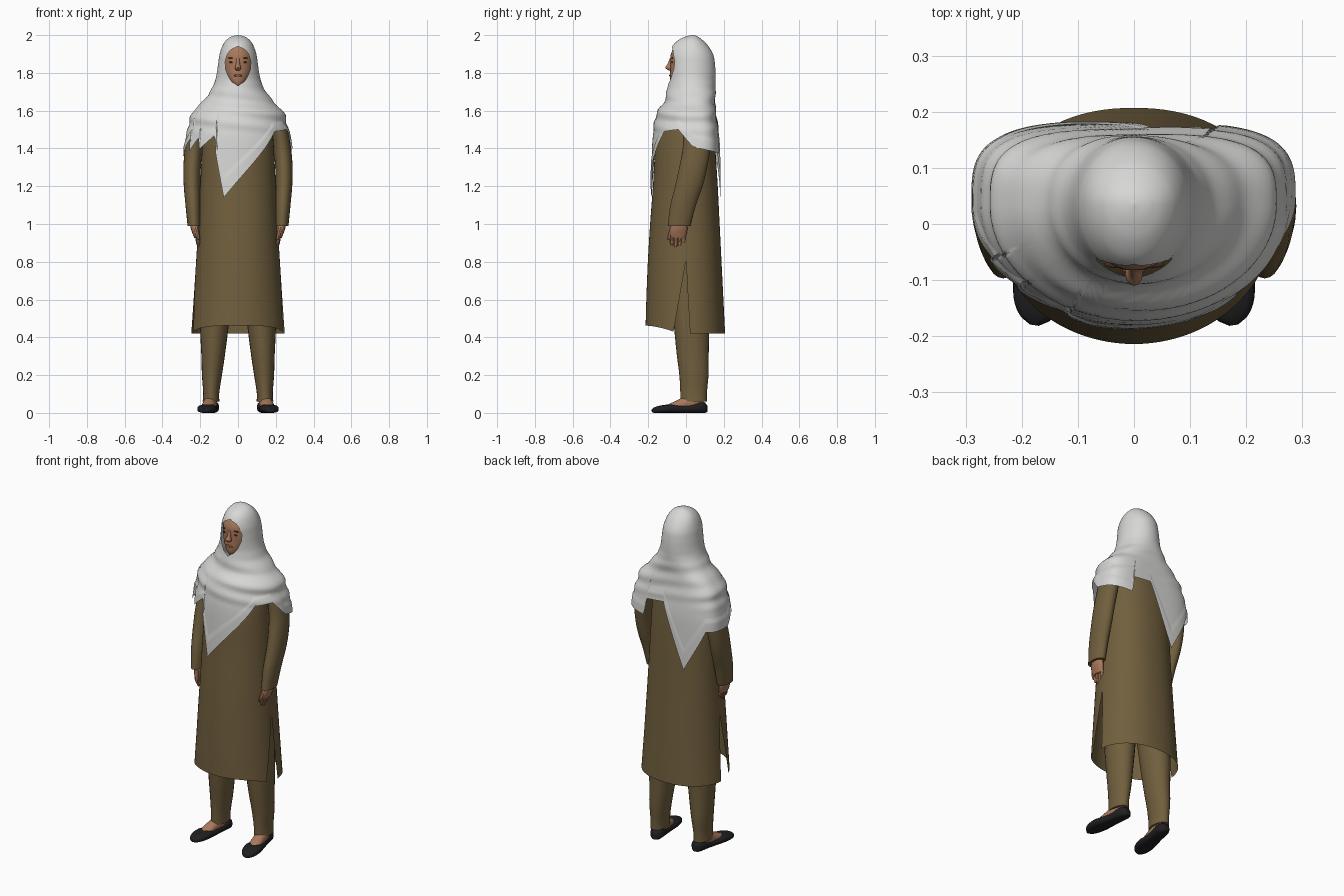
import bpy, bmesh
from math import sin, cos, pi, radians, degrees, asin
from mathutils import Vector, Matrix

if "Cube" in bpy.data.objects:
    bpy.data.objects.remove(bpy.data.objects["Cube"])


def material(name, rgb):
    m = bpy.data.materials.new(name)
    m.use_nodes = True
    m.diffuse_color = (*rgb, 1)
    m.node_tree.nodes["Principled BSDF"].inputs["Base Color"].default_value = (*rgb, 1)
    return m


olive = material("olive cloth", (0.165, 0.115, 0.048))
white = material("white cloth", (0.68, 0.68, 0.67))
skin = material("skin", (0.40, 0.19, 0.105))
black = material("black leather", (0.014, 0.014, 0.016))
brown = material("dark brown", (0.05, 0.025, 0.015))
rose = material("lip rose", (0.27, 0.09, 0.06))


def linear(table, k):
    """Straight interpolation in rising (key, value) pairs."""
    for (k0, v0), (k1, v1) in zip(table, table[1:]):
        if k <= k1:
            return v0 + (v1 - v0) * max(0, (k - k0) / (k1 - k0))
    return table[-1][1]


def spline(table, k):
    """Smooth interpolation in rows whose first number is a rising key."""
    rows = [Vector(r) for r in table]
    last = len(rows) - 1
    i = 0
    while i < last - 1 and k > rows[i + 1][0]:
        i += 1

    def slope(j):
        a, b = rows[max(j - 1, 0)], rows[min(j + 1, last)]
        return (b - a) / (b[0] - a[0])

    p, q = rows[i], rows[i + 1]
    h = q[0] - p[0]
    t = min(1, max(0, (k - p[0]) / h))
    u = 1 - t
    v = (p * (u * u * (1 + 2 * t)) + q * (t * t * (3 - 2 * t))
         + slope(i) * (h * t * u * u) - slope(i + 1) * (h * t * t * u))
    return list(v)[1:]


def rounding(a, p):
    return (abs(sin(a)) ** p + abs(cos(a)) ** p) ** (-1 / p)


def finish(name, bm, mat):
    bmesh.ops.remove_doubles(bm, verts=bm.verts, dist=0.00005)
    mesh = bpy.data.meshes.new(name)
    bm.to_mesh(mesh)
    bm.free()
    mesh.materials.append(mat)
    ob = bpy.data.objects.new(name, mesh)
    bpy.context.collection.objects.link(ob)
    return ob


def add_grid(bm, rows):
    grid = [[bm.verts.new(p) for p in row] for row in rows]
    for up, low in zip(grid, grid[1:]):
        for j in range(len(up) - 1):
            bm.faces.new((up[j], low[j], low[j + 1], up[j + 1]))


def loft(name, stations, mat, place=lambda u, v, k: (u, v, k), n=24, steps=20, p=2):
    """Closed body through (key, centre u, centre v, radius u, radius v)."""
    stations = sorted(stations)
    bm = bmesh.new()
    first, end = stations[0][0], stations[-1][0]
    rings = []
    for i in range(steps + 1):
        k = first + (end - first) * i / steps
        cu, cv, ru, rv = spline(stations, k)
        ring = []
        for j in range(n):
            a = 2 * pi * j / n
            r = rounding(a, p)
            ring.append(bm.verts.new(place(cu + ru * r * cos(a), cv + rv * r * sin(a), k)))
        rings.append(ring)
    for low, up in zip(rings, rings[1:]):
        for j in range(n):
            bm.faces.new((low[j], low[j - 1], up[j - 1], up[j]))
    bm.faces.new(rings[0])
    bm.faces.new(rings[-1])
    bmesh.ops.recalc_face_normals(bm, faces=bm.faces)
    return finish(name, bm, mat)


def blob(name, centre, size, mat):
    bm = bmesh.new()
    bmesh.ops.create_uvsphere(bm, u_segments=16, v_segments=10, radius=1)
    bm.transform(Matrix.Translation(centre) @ Matrix.Diagonal((*size, 1)))
    return finish(name, bm, mat)


def body_point(table, z, a, mid, p):
    """Point at height z and angle a, counted from the front towards +x."""
    rx, front, back = spline(table, z)
    r = rounding(a, p) if cos(a) < 0 else 1
    depth = (mid - front) if cos(a) > 0 else (back - mid)
    return Vector((rx * r * sin(a), mid - depth * r * cos(a), z))


# Long coat: front and back halves that part at the side slits
coat = [(0.42, 0.248, -0.215, 0.207), (0.6, 0.235, -0.21, 0.198), (0.8, 0.222, -0.202, 0.188),
        (1.0, 0.21, -0.19, 0.178), (1.2, 0.2, -0.175, 0.168), (1.4, 0.19, -0.162, 0.155),
        (1.5, 0.18, -0.14, 0.145), (1.58, 0.15, -0.1, 0.13), (1.64, 0.08, -0.05, 0.1)]
slit_top = 0.81
bm = bmesh.new()
for turn, swing, hem_mid, hem_edge in ((0, -18, 0.462, 0.43), (pi, -6, 0.42, 0.42)):
    rows = []
    for i in range(49):
        t = i / 48
        row = []
        for j in range(41):
            side = j / 20 - 1
            hem = hem_mid + (hem_edge - hem_mid) * abs(side) ** 3
            if t < 0.5:
                z = 1.64 + (slit_top - 1.64) * t * 2
                half = pi / 2
            else:
                z = slit_top + (hem - slit_top) * (t * 2 - 1)
                half = pi / 2 + radians(swing) * (t * 2 - 1)
            row.append(body_point(coat, z, turn + half * side, 0, 2.2))
        rows.append(row)
    add_grid(bm, rows)
finish("long_coat", bm, olive)

# Headscarf: hood with a face opening, running into a draped cape with a pointed hem
scarf = [(1.1, 0.288, -0.187, 0.182), (1.4, 0.284, -0.18, 0.178), (1.5, 0.268, -0.172, 0.17),
         (1.55, 0.255, -0.165, 0.165), (1.6, 0.236, -0.15, 0.158), (1.64, 0.195, -0.118, 0.155),
         (1.68, 0.162, -0.106, 0.155), (1.72, 0.137, -0.099, 0.156), (1.76, 0.121, -0.091, 0.156),
         (1.8, 0.112, -0.09, 0.156), (1.85, 0.105, -0.09, 0.153), (1.9, 0.097, -0.088, 0.143),
         (1.95, 0.079, -0.066, 0.112), (1.98, 0.055, -0.03, 0.08), (1.996, 0.025, 0.01, 0.055),
         (2.0, 0, 0.034, 0.036)]
opening = [(1.735, 0), (1.75, 0.03), (1.78, 0.051), (1.82, 0.066), (1.86, 0.068),
           (1.9, 0.056), (1.925, 0.036), (1.94, 0)]
hem_line = [(0, 1.23), (45, 1.49), (69, 1.5), (90, 1.41), (120, 1.39), (151, 1.37), (153, 1.47),
            (174, 1.48), (201, 1.11), (225, 1.36), (275, 1.36), (296, 1.45), (297, 1.38),
            (313, 1.46), (314, 1.39), (334, 1.47), (336, 1.37), (345, 1.14), (360, 1.23)]
columns, hood_rows, cape_rows, neck = 240, 40, 30, 1.72
rows = []
for i in range(hood_rows + cape_rows + 1):
    row = []
    for j in range(columns + 1):
        part = j / columns
        a = 2 * pi * part
        drop = (i - hood_rows) / cape_rows
        if drop <= 0:
            z = 2 - (2 - neck) * (i / hood_rows) ** 1.6
            if opening[0][0] < z < opening[-1][0]:
                gap = asin(linear(opening, z) / spline(scarf, z)[0])
                a = gap + (2 * pi - 2 * gap) * part
        else:
            z = neck + (linear(hem_line, degrees(a)) - neck) * drop
        square = linear([(1.5, 3.6), (1.76, 2)], z)
        point = body_point(scarf, z, a, 0.035, square)
        # Soft diagonal folds, and a raised band along the hem
        fold = linear([(1.46, 0), (1.54, 1), (1.7, 1), (1.74, 0)], z)
        swell = 1 + 0.022 * fold * sin(75 * z + 11 * point.x) + (0.015 if drop > 0.8 else 0)
        point.x *= swell
        point.y = 0.035 + (point.y - 0.035) * swell
        row.append(point)
    rows.append(row)
bm = bmesh.new()
add_grid(bm, rows)
finish("headscarf", bm, white)

# Head and face
loft("head", [(1.69, 0, 0.01, 0.045, 0.05), (1.73, 0, 0, 0.036, 0.074), (1.75, 0, 0, 0.05, 0.083),
              (1.78, 0, 0, 0.066, 0.085), (1.82, 0, 0, 0.078, 0.083), (1.86, 0, 0, 0.08, 0.083),
              (1.9, 0, 0, 0.075, 0.08), (1.96, 0, 0, 0.04, 0.05)], skin, n=32, steps=32)
loft("nose", [(1.812, 0, -0.078, 0.01, 0.01), (1.826, 0, -0.088, 0.016, 0.022),
              (1.845, 0, -0.084, 0.011, 0.015), (1.878, 0, -0.077, 0.008, 0.008)], skin, n=12, steps=12)
blob("lips", (0, -0.082, 1.786), (0.021, 0.007, 0.007), rose)

for s, side in ((1, "left"), (-1, "right")):
    def mirrored(u, v, k, s=s):
        return (s * u, v, k)

    blob(side + "_eye", (s * 0.034, -0.073, 1.856), (0.013, 0.005, 0.005), brown)
    blob(side + "_eyebrow", (s * 0.035, -0.072, 1.879), (0.018, 0.006, 0.003), brown)

    # Sleeve, hand and fingers
    loft(side + "_sleeve", [(0.99, 0.233, -0.037, 0.034, 0.06), (1.1, 0.238, -0.015, 0.04, 0.068),
                            (1.2, 0.243, 0.015, 0.044, 0.073), (1.3, 0.243, 0.038, 0.046, 0.074),
                            (1.4, 0.234, 0.055, 0.047, 0.072), (1.48, 0.22, 0.053, 0.046, 0.07),
                            (1.56, 0.185, 0.045, 0.048, 0.062), (1.61, 0.12, 0.04, 0.04, 0.045)],
         olive, mirrored)
    loft(side + "_palm", [(0.925, 0.217, -0.042, 0.014, 0.038), (0.95, 0.222, -0.042, 0.019, 0.046),
                          (0.98, 0.228, -0.038, 0.023, 0.045), (1.02, 0.232, -0.035, 0.024, 0.035)],
         skin, mirrored, n=16, steps=10)
    for f, tip in enumerate((0.895, 0.88, 0.877, 0.89)):
        y = -0.012 - 0.02 * f
        loft(f"{side}_finger_{f + 1}", [(tip, 0.208, y - 0.004, 0.005, 0.006),
                                        (tip + 0.012, 0.21, y - 0.002, 0.009, 0.01),
                                        (0.95, 0.22, y, 0.011, 0.011)], skin, mirrored, n=8, steps=5)
    loft(side + "_thumb", [(0.915, 0.208, -0.09, 0.006, 0.006), (0.93, 0.212, -0.088, 0.01, 0.011),
                           (0.985, 0.226, -0.068, 0.014, 0.016)], skin, mirrored, n=8, steps=6)

    # Trouser leg
    loft(side + "_trouser_leg", [(0.06, 0.143, 0.04, 0.044, 0.07), (0.1, 0.142, 0.04, 0.042, 0.07),
                                 (0.2, 0.138, 0.042, 0.053, 0.077), (0.3, 0.132, 0.036, 0.062, 0.084),
                                 (0.46, 0.125, 0.03, 0.075, 0.094), (0.9, 0.1, 0.01, 0.09, 0.12)],
         olive, mirrored)

    # Foot and flat shoe, toes turned out
    turn = radians(9)

    def toe_out(u, v, k, s=s):
        return (s * (0.143 + u * cos(turn) - (k - 0.04) * sin(turn)),
                0.04 + u * sin(turn) + (k - 0.04) * cos(turn), v)

    loft(side + "_foot", [(-0.1, 0, 0.035, 0.014, 0.008), (-0.07, 0, 0.038, 0.032, 0.019),
                          (-0.02, 0, 0.045, 0.034, 0.036), (0.04, 0, 0.06, 0.034, 0.05),
                          (0.09, 0, 0.055, 0.022, 0.04)], skin, toe_out, n=16, steps=14)
    loft(side + "_shoe", [(-0.183, 0, 0.012, 0.008, 0.008), (-0.17, 0, 0.0145, 0.028, 0.0145),
                          (-0.14, 0, 0.019, 0.044, 0.019), (-0.09, 0, 0.0225, 0.05, 0.0225),
                          (-0.04, 0, 0.021, 0.044, 0.021), (0.02, 0, 0.023, 0.038, 0.023),
                          (0.07, 0, 0.03, 0.038, 0.03), (0.1, 0, 0.028, 0.03, 0.028),
                          (0.112, 0, 0.022, 0.014, 0.018)], black, toe_out, n=20, steps=28, p=2.8)

# Smooth shading with crisp edges
bpy.ops.object.select_all(action="DESELECT")
for ob in bpy.context.collection.objects:
    if ob.type == "MESH":
        ob.select_set(True)
        bpy.context.view_layer.objects.active = ob
bpy.ops.object.shade_smooth_by_angle(angle=radians(40))
